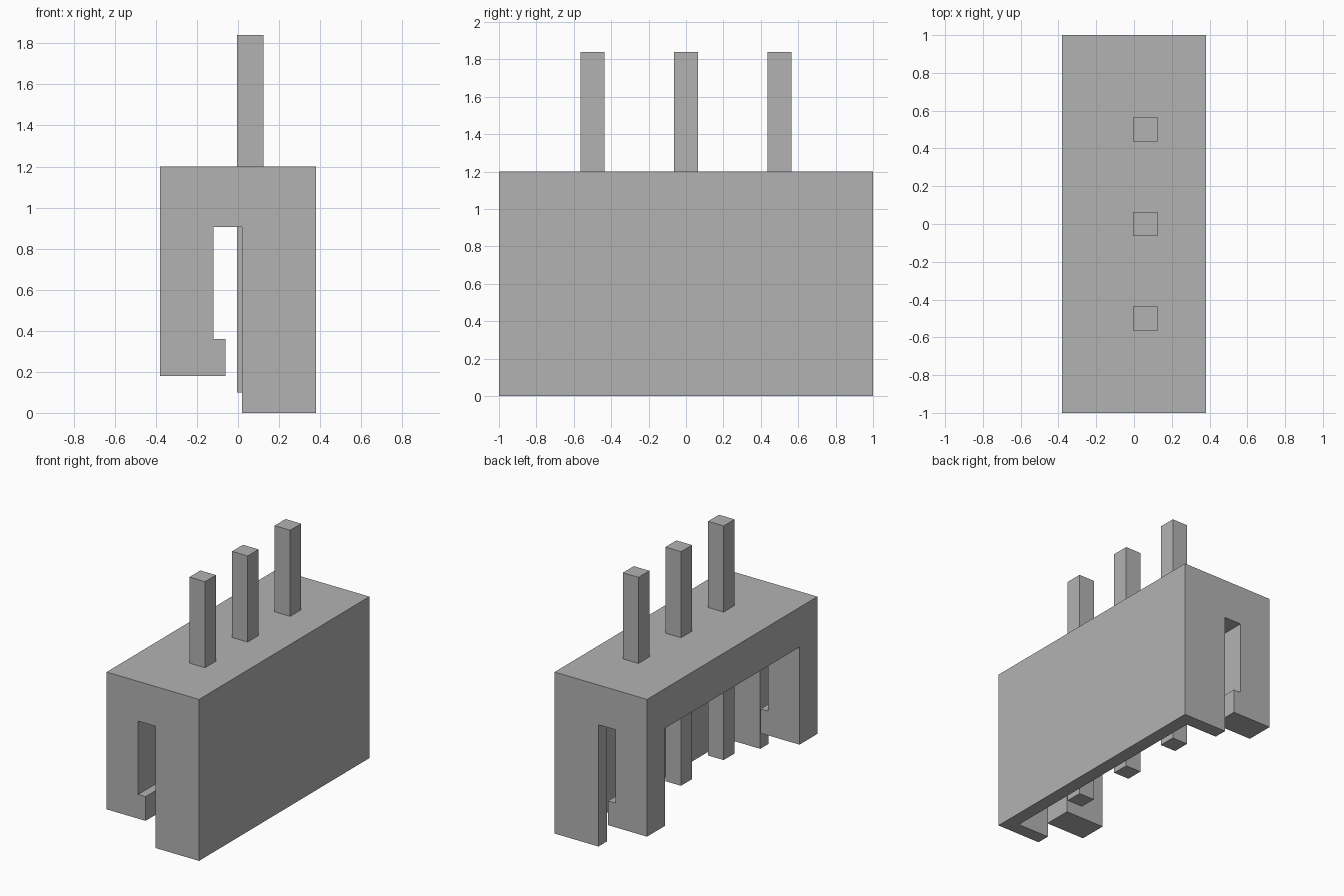
import bpy
import bmesh
from mathutils import Vector

if "Cube" in bpy.data.objects:
    bpy.data.objects.remove(bpy.data.objects["Cube"], do_unlink=True)

grey = bpy.data.materials.new("plain_grey")
grey.use_nodes = True
colour = (0.45, 0.45, 0.45, 1)
grey.diffuse_color = colour
grey.node_tree.nodes["Principled BSDF"].inputs["Base Color"].default_value = colour


def prism(name, points, direction):
    """Extrude a closed outline into a solid."""
    bm = bmesh.new()
    face = bm.faces.new([bm.verts.new(p) for p in points])
    grown = bmesh.ops.extrude_face_region(bm, geom=[face])
    verts = [v for v in grown["geom"] if isinstance(v, bmesh.types.BMVert)]
    bmesh.ops.translate(bm, vec=Vector(direction), verts=verts)
    bmesh.ops.recalc_face_normals(bm, faces=bm.faces)
    mesh = bpy.data.meshes.new(name)
    bm.to_mesh(mesh)
    bm.free()
    mesh.materials.append(grey)
    obj = bpy.data.objects.new(name, mesh)
    bpy.context.collection.objects.link(obj)
    return obj


HALF, TOP, CEILING = 0.38, 1.2, 0.905

# Housing: uneven fork profile with a hooked short leg
outline = [(-HALF, 0.18), (-0.06, 0.18), (-0.06, 0.36), (-0.12, 0.36),
           (-0.12, CEILING), (0.02, CEILING), (0.02, 0), (HALF, 0),
           (HALF, TOP), (-HALF, TOP)]
housing = prism("housing", [(x, -1, z) for x, z in outline], (0, 2, 0))

# Cavity: open on one side, wider behind the thin end walls
half_plan = [(-0.6, 0.79), (-0.02, 0.79), (-0.02, 0.9), (0.28, 0.9)]
plan = half_plan + [(x, -y) for x, y in reversed(half_plan)]
cavity = prism("cavity_cutter", [(x, y, -0.2) for x, y in plan], (0, 0, CEILING + 0.2))
cavity.hide_render = True

cut = housing.modifiers.new("cavity", "BOOLEAN")
cut.operation = "DIFFERENCE"
cut.solver = "EXACT"
cut.object = cavity
bpy.context.view_layer.objects.active = housing
bpy.ops.object.modifier_apply(modifier=cut.name)
bpy.data.objects.remove(cavity, do_unlink=True)

# Contact pins through the roof
for i, y in enumerate((-0.5, 0, 0.5)):
    r = 0.064
    square = [(0.06 + sx * r, y + sy * r, 0.1)
              for sx, sy in ((-1, -1), (1, -1), (1, 1), (-1, 1))]
    prism(f"pin_{i + 1}", square, (0, 0, 1.74))
